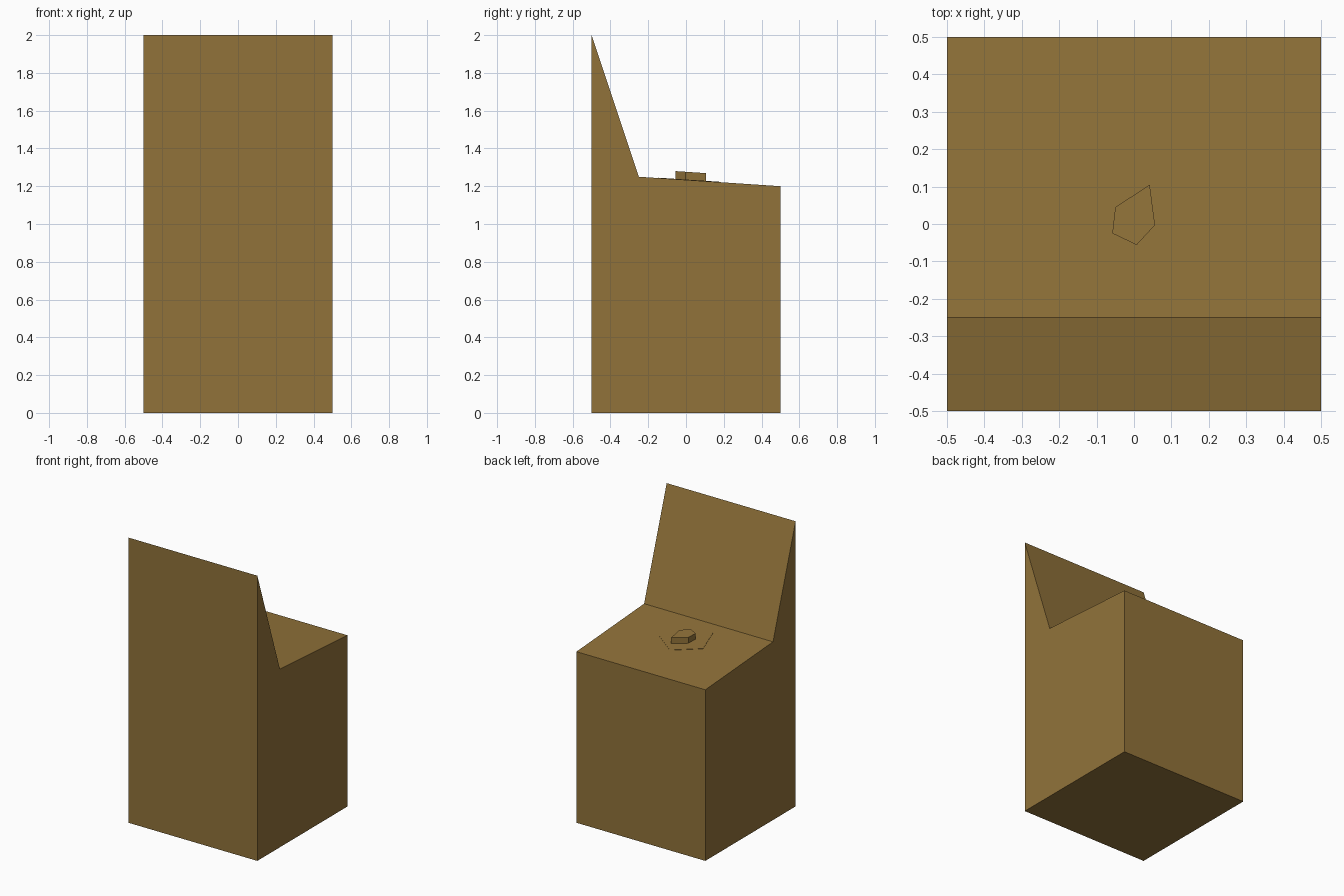
import bpy, bmesh, math

if "Cube" in bpy.data.objects:
    bpy.data.objects.remove(bpy.data.objects["Cube"])

wood = bpy.data.materials.new("brown wood")
wood.diffuse_color = (0.285, 0.171, 0.042, 1)
wood.use_nodes = True
wood.node_tree.nodes["Principled BSDF"].inputs["Base Color"].default_value = wood.diffuse_color


def seat_z(y):
    """Height of the sloping seat at depth y."""
    return 1.25 - (y + 0.25) * 0.05 / 0.75


def prism(name, base, offset):
    """Extrude a closed polygon along an offset vector."""
    bm = bmesh.new()
    face = bm.faces.new([bm.verts.new(p) for p in base])
    ext = bmesh.ops.extrude_face_region(bm, geom=[face], use_keep_orig=True)
    verts = [g for g in ext["geom"] if isinstance(g, bmesh.types.BMVert)]
    bmesh.ops.translate(bm, verts=verts, vec=offset)
    bmesh.ops.recalc_face_normals(bm, faces=bm.faces)
    mesh = bpy.data.meshes.new(name)
    bm.to_mesh(mesh)
    bm.free()
    mesh.materials.append(wood)
    obj = bpy.data.objects.new(name, mesh)
    bpy.context.collection.objects.link(obj)
    return obj


# Solid chair body: side profile swept across the width
profile = [(-0.5, 0), (0.5, 0), (0.5, 1.2), (-0.25, 1.25), (-0.5, 2)]
prism("chair_body", [(-0.5, y, z) for y, z in profile], (1, 0, 0))

# Thin five-sided plate lying almost flush with the seat
angles = [math.radians(90 + 72 * i) for i in range(5)]
ring = [(0.18 * math.cos(a), 0.18 * math.sin(a)) for a in angles]
prism("seat_plate", [(x, y, seat_z(y) - 0.003) for x, y in ring], (0, 0, 0.005))

# Irregular five-sided stud in the middle of the seat
stud = [(0.042, 0.105), (0.056, -0.003), (0.007, -0.056), (-0.058, -0.025), (-0.05, 0.045)]
prism("seat_stud", [(x, y, seat_z(y) - 0.002) for x, y in stud], (0, 0, 0.045))
